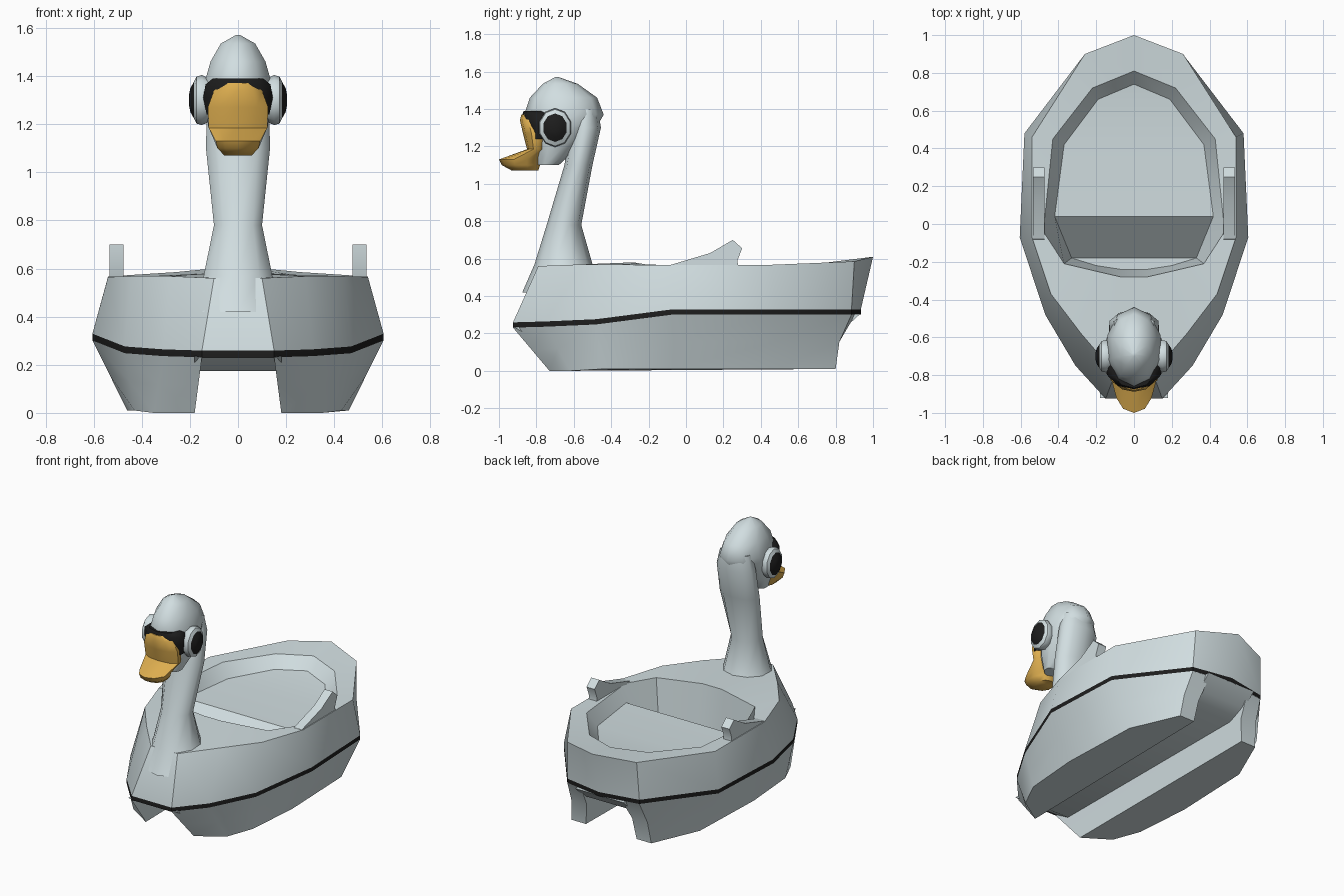
import bpy, bmesh, math
from mathutils import Vector

if "Cube" in bpy.data.objects:
    bpy.data.objects.remove(bpy.data.objects["Cube"])


def mat(name, rgb):
    m = bpy.data.materials.new(name)
    m.diffuse_color = (*rgb, 1)
    m.use_nodes = True
    m.node_tree.nodes["Principled BSDF"].inputs["Base Color"].default_value = m.diffuse_color
    return m


WHITE = mat("pale_grey", (0.64, 0.73, 0.75))
BLACK = mat("black", (0.012, 0.012, 0.012))
GOLD = mat("golden_yellow", (0.74, 0.43, 0.08))


def finish(name, bm, mats, angle=38):
    bmesh.ops.recalc_face_normals(bm, faces=bm.faces)
    me = bpy.data.meshes.new(name)
    bm.to_mesh(me)
    bm.free()
    for m in mats:
        me.materials.append(m)
    ob = bpy.data.objects.new(name, me)
    bpy.context.collection.objects.link(ob)
    bpy.ops.object.select_all(action='DESELECT')
    ob.select_set(True)
    bpy.context.view_layer.objects.active = ob
    bpy.ops.object.shade_smooth_by_angle(angle=math.radians(angle))
    return ob


def loft(name, rings, mats, caps=(True, True), dark=(), angle=38, strip_end=False):
    """Skin closed rings; bands whose number is in dark use the second material."""
    bm = bmesh.new()
    vs = [[bm.verts.new(p) for p in r] for r in rings]
    n = len(vs[0])
    for k in range(len(vs) - 1):
        for i in range(n):
            j = (i + 1) % n
            f = bm.faces.new((vs[k][i], vs[k][j], vs[k + 1][j], vs[k + 1][i]))
            f.material_index = 1 if k in dark else 0
    if caps[0]:
        bm.faces.new(vs[0])
    if caps[1]:
        f = bm.faces.new(vs[-1])
        f.material_index = 1 if len(rings) - 2 in dark else 0
    if strip_end:  # close a mirrored ring with left-right strips
        e = vs[-1]
        bm.faces.new((e[0], e[1], e[-1]))
        for i in range(1, n // 2):
            bm.faces.new((e[i], e[i + 1], e[-i - 1], e[-i]))
    return finish(name, bm, mats, angle)


def mirrored(half, dz=0):
    pts = [Vector((x, y, z + dz)) for x, y, z in half]
    return pts + [Vector((-p.x, p.y, p.z)) for p in reversed(pts[1:])]


def oval(z, y0, y1, hw, n=10):
    """Horizontal oval from front y0 to back y1 with half width hw."""
    c, r = (y0 + y1) / 2, (y1 - y0) / 2
    return [(hw * math.sin(2 * math.pi * i / n), c - r * math.cos(2 * math.pi * i / n), z)
            for i in range(n)]


def extrude_x(name, profile, x0, x1, x_top=None):
    """Side profile (y, z) swept between two x positions."""
    return loft(name, [[(x, y, z) for y, z in profile] for x in (x0, x1)], [WHITE])


# Hull: stripe band, flaring sides, rim, seat and foot well
waist = [(0, .935, .315), (.27, .885, .315), (.58, .48, .315), (.605, -.07, .315),
         (.47, -.48, .262), (.31, -.75, .25), (.15, -.925, .245)]
rim = [(0, 1.0, .61), (.26, .9, .585), (.54, .46, .567), (.54, -.07, .565),
       (.44, -.37, .568), (.28, -.58, .568), (.10, -.79, .56)]
inner = [(0, .81, .585), (.22, .72, .575), (.43, .45, .565), (.48, -.04, .565),
         (.37, -.21, .568), (.2, -.25, .575), (.07, -.28, .58)]
seat = [(0, .74, .51), (.19, .66, .50), (.37, .42, .48), (.42, .04, .48),
        (.33, -.18, .27), (.2, -.22, .27), (.07, -.24, .27)]
loft("hull", [mirrored(waist, -.014), mirrored(waist, .014), mirrored(rim),
              mirrored(inner), mirrored(seat)],
     [WHITE, BLACK], caps=(False, False), dark=(0,), strip_end=True)

# Twin floats below the stripe
keel = [(.19, .80, .01), (.30, .80, .01), (.44, .48, .01), (.46, -.07, .01),
        (.43, -.45, .01), (.35, -.62, 0), (.18, -.73, 0)]
for s, side in ((1, "left"), (-1, "right")):
    top = [(.15, .905, .30)] + [(x, y, z - .014) for x, y, z in waist[1:]]
    mid = [Vector(a).lerp(Vector(b), .5) for a, b in zip(top, keel)]
    mid[0].y = mid[1].y = .82
    loft(side + "_float", [[(s * p[0], p[1], p[2]) for p in r] for r in (top, mid, keel)],
         [WHITE])

# Tunnel roof between the floats
extrude_x("tunnel_roof", [(-.92, .235), (-.82, .175), (.72, .175), (.84, .22),
                          (.93, .303), (.7, .30), (-.7, .24)], -.18, .18)

# Raised wing tips on the rim
wing = [(-.09, .55), (-.08, .567), (.13, .63), (.25, .70), (.30, .655), (.275, .59), (.28, .55)]
for s, side in ((1, "left"), (-1, "right")):
    extrude_x(side + "_wing_tip", wing, s * .475, s * .535)

# Neck
loft("neck", [oval(.42, -.875, -.44, .24), oval(.57, -.81, -.50, .15), oval(.78, -.745, -.56, .105),
              oval(1.1, -.65, -.50, .14), oval(1.3, -.62, -.455, .135),
              oval(1.4, -.6, -.47, .11)], [WHITE], angle=50)

# Head
loft("head", [oval(1.10, -.80, -.68, .09), oval(1.19, -.82, -.58, .13), oval(1.30, -.845, -.48, .145),
              oval(1.37, -.865, -.44, .147), oval(1.46, -.835, -.475, .12),
              oval(1.535, -.765, -.58, .075), oval(1.57, -.70, -.68, .01)], [WHITE], angle=50)

# Black mask around the beak base
loft("face_mask", [oval(1.24, -.852, -.70, .137), oval(1.31, -.866, -.66, .152),
                   oval(1.365, -.876, -.68, .142), oval(1.39, -.868, -.70, .11)],
     [BLACK], angle=50)

# Beak
loft("beak", [oval(1.07, -.93, -.79, .06), oval(1.10, -.985, -.78, .09),
              oval(1.13, -1.0, -.77, .098), oval(1.185, -.85, -.75, .128),
              oval(1.27, -.872, -.74, .132), oval(1.34, -.888, -.76, .105),
              oval(1.37, -.88, -.80, .06)], [GOLD], angle=50)

# Domed eyes with black pupils
for s, side in ((1, "left"), (-1, "right")):
    rings = []
    for x, r in ((.12, .09), (.15, .104), (.172, .098), (.183, .076), (.198, .05), (.204, .02)):
        rings.append([(s * x, -.70 + .86 * r * math.cos(a), 1.30 + r * math.sin(a))
                      for a in (2 * math.pi * (i + .5) / 10 for i in range(10))])
    loft(side + "_eye", rings, [WHITE, BLACK], dark=(3, 4), angle=45)
